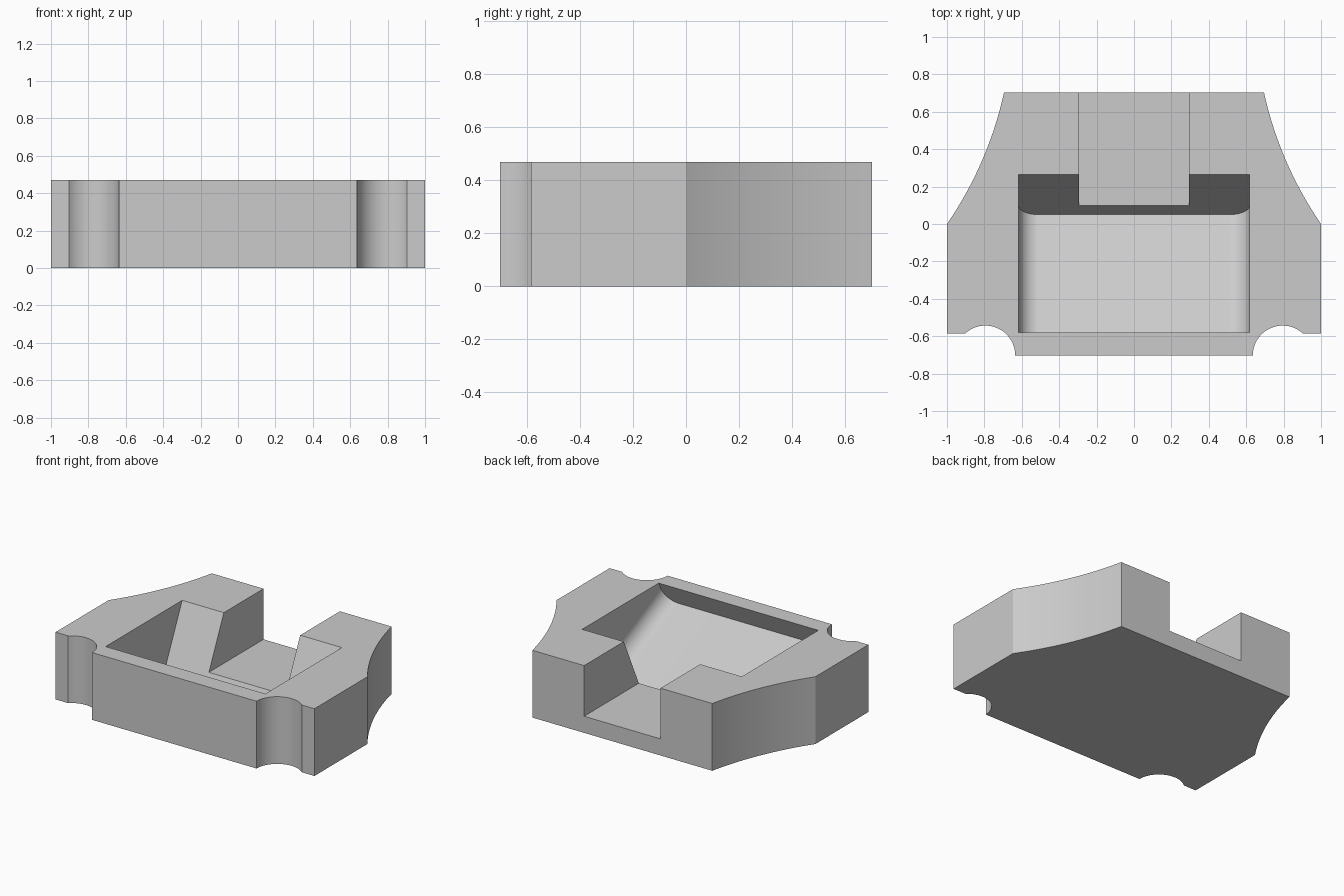
import bpy, bmesh
from math import sin, cos, pi, radians, hypot, atan2
from mathutils import Matrix, Vector

if "Cube" in bpy.data.objects:
    bpy.data.objects.remove(bpy.data.objects["Cube"])

HEIGHT = 0.47
DEPTH = 0.703      # half depth of the body
TILT = radians(25)  # lean of the pocket


def arc(cx, cy, r, a0, a1, n=24):
    return [(cx + r * cos(a0 + (a1 - a0) * i / n),
             cy + r * sin(a0 + (a1 - a0) * i / n)) for i in range(n + 1)]


def mirrored(half):
    """Close a right-hand half outline with its mirror image."""
    return half + [(-x, y) for x, y in reversed(half)]


def prism(name, outline, length, matrix=Matrix()):
    """Extrude a 2D outline along its local z, then place it."""
    bm = bmesh.new()
    face = bm.faces.new([bm.verts.new((x, y, 0)) for x, y in outline])
    top = bmesh.ops.extrude_face_region(bm, geom=[face])["geom"]
    bmesh.ops.translate(bm, vec=(0, 0, length),
                        verts=[v for v in top if isinstance(v, bmesh.types.BMVert)])
    bm.transform(matrix)
    bmesh.ops.recalc_face_normals(bm, faces=bm.faces)
    mesh = bpy.data.meshes.new(name)
    bm.to_mesh(mesh)
    bm.free()
    obj = bpy.data.objects.new(name, mesh)
    bpy.context.collection.objects.link(obj)
    return obj


def cut(target, cutter):
    cutter.hide_render = True
    mod = target.modifiers.new("cut", "BOOLEAN")
    mod.operation = "DIFFERENCE"
    mod.solver = "EXACT"
    mod.object = cutter
    bpy.context.view_layer.objects.active = target
    bpy.ops.object.modifier_apply(modifier=mod.name)
    bpy.data.objects.remove(cutter)


# Body outline: front corner scoop, straight side, concave rear flank
step, scoop_x, scoop_r = -0.585, 0.795, 0.16
scoop = arc(scoop_x, -DEPTH, scoop_r, pi, atan2(step + DEPTH, 0.108))
a, b, sag = Vector((1, 0)), Vector((0.695, DEPTH)), 0.037
chord = b - a
radius = (chord.length / 2) ** 2 / (2 * sag) + sag / 2
out = Vector((chord.y, -chord.x)).normalized()
c = (a + b) / 2 + out * (radius - sag)
flank = arc(c.x, c.y, radius,
            atan2(a.y - c.y, a.x - c.x) % (2 * pi),
            atan2(b.y - c.y, b.x - c.x) % (2 * pi))
body = prism("holder_body", mirrored(scoop + [(1, step)] + flank), HEIGHT)

# Tilted pocket with rounded lower side edges
half_w, fillet = 0.617, 0.11
section = mirrored(arc(half_w - fillet, fillet, fillet, -pi / 2, 0) + [(half_w, 1)])
along = Vector((0, -cos(TILT), sin(TILT)))
normal = Vector((0, sin(TILT), cos(TILT)))
place = Matrix.Translation((0, 0.05, 0.009)) @ Matrix(
    (Vector((1, 0, 0)), normal, along)).transposed().to_4x4()
cut(body, prism("pocket_cutter", section, 0.766, place))

# Rear channel opening into the pocket
channel = mirrored([(0.295, 0.05), (0.295, 1)])
cut(body, prism("channel_cutter", channel, 1, Matrix.Translation((0, 0, 0.116))))

# Plain grey material
grey = bpy.data.materials.new("light_grey")
grey.use_nodes = True
colour = (0.6, 0.6, 0.6, 1)
grey.diffuse_color = colour
grey.node_tree.nodes["Principled BSDF"].inputs["Base Color"].default_value = colour
body.data.materials.clear()
body.data.materials.append(grey)

# Smooth curves, crisp edges
bpy.ops.object.select_all(action="DESELECT")
body.select_set(True)
bpy.context.view_layer.objects.active = body
bpy.ops.object.shade_smooth_by_angle(angle=radians(25))
